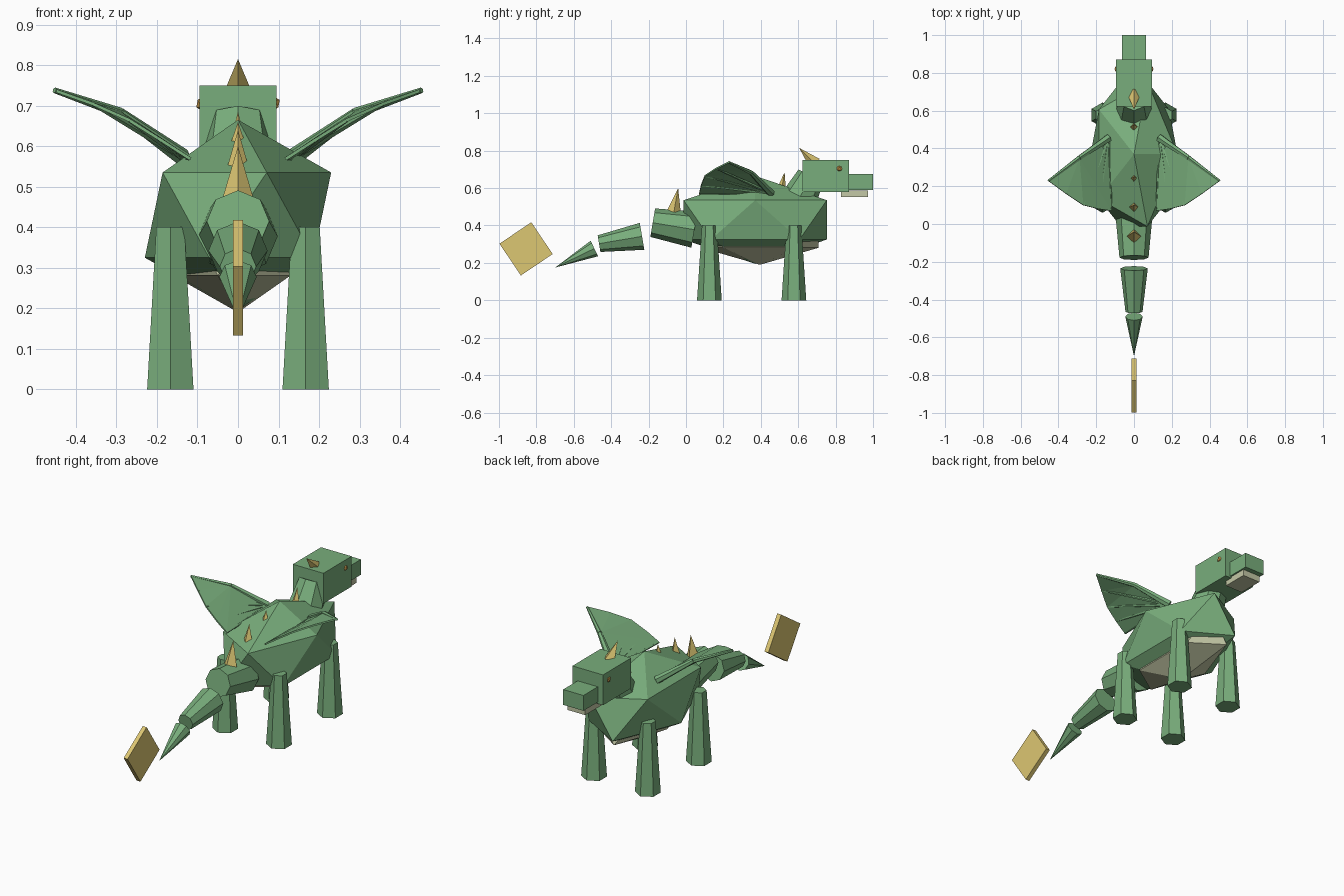
import bpy, bmesh, math
from mathutils import Vector, Matrix

if "Cube" in bpy.data.objects:
    bpy.data.objects.remove(bpy.data.objects["Cube"])


def material(name, rgb):
    m = bpy.data.materials.new(name)
    m.diffuse_color = (*rgb, 1)
    m.use_nodes = True
    m.node_tree.nodes["Principled BSDF"].inputs["Base Color"].default_value = m.diffuse_color
    return m


GREEN = material("green", (0.19, 0.42, 0.20))
GOLD = material("gold", (0.72, 0.57, 0.17))
CREAM = material("cream", (0.55, 0.58, 0.38))
AMBER = material("amber", (0.65, 0.35, 0.08))


def finish(name, bm, mat):
    bmesh.ops.recalc_face_normals(bm, faces=bm.faces)
    me = bpy.data.meshes.new(name)
    bm.to_mesh(me)
    bm.free()
    me.materials.append(mat)
    ob = bpy.data.objects.new(name, me)
    bpy.context.collection.objects.link(ob)
    return ob


def add_cone(bm, a, b, r1, r2, sides):
    a, b = Vector(a), Vector(b)
    d = b - a
    rot = Vector((0, 0, 1)).rotation_difference(d).to_matrix().to_4x4()
    bmesh.ops.create_cone(bm, cap_ends=True, segments=sides, radius1=r1, radius2=r2,
                          depth=d.length, matrix=Matrix.Translation((a + b) / 2) @ rot)


def cone(name, a, b, r1, r2, sides, mat=GREEN):
    bm = bmesh.new()
    add_cone(bm, a, b, r1, r2, sides)
    return finish(name, bm, mat)


def ball(name, loc, scale, mat, subdiv=1):
    bm = bmesh.new()
    bmesh.ops.create_icosphere(bm, subdivisions=subdiv, radius=1,
                               matrix=Matrix.LocRotScale(Vector(loc), None, Vector(scale)))
    return finish(name, bm, mat)


def box(name, loc, size, mat=GREEN, tilt=0):
    bm = bmesh.new()
    m = Matrix.Translation(loc) @ Matrix.Rotation(tilt, 4, 'X') @ Matrix.Diagonal((*size, 1))
    bmesh.ops.create_cube(bm, size=1, matrix=m)
    return finish(name, bm, mat)


# body and belly: faceted 20-sided balls
ball("body", (0, 0.37, 0.43), (0.257, 0.45, 0.235), GREEN)
ball("belly", (0, 0.395, 0.355), (0.18, 0.37, 0.165), CREAM)

# neck and head
cone("neck", (0, 0.575, 0.485), (0, 0.668, 0.665), 0.105, 0.075, 8)
box("head", (0, 0.747, 0.665), (0.19, 0.25, 0.17))
box("snout", (0, 0.92, 0.632), (0.126, 0.16, 0.086))
box("jaw", (0, 0.90, 0.57), (0.11, 0.145, 0.036), CREAM)
cone("horn", (0, 0.69, 0.73), (0, 0.605, 0.815), 0.036, 0, 4, GOLD)
for s, side in ((-1, "left"), (1, "right")):
    ball("eye_" + side, (s * 0.085, 0.82, 0.705), (0.02, 0.02, 0.02), AMBER)

# legs
for s, side in ((-1, "left"), (1, "right")):
    for y, end in ((0.125, "hind"), (0.577, "fore")):
        cone(f"{end}_leg_{side}", (s * 0.167, y, 0), (s * 0.167, y, 0.4), 0.066, 0.04, 6)

# tail: three tapering pieces and a square fin
cone("tail_base", (0, 0.045, 0.378), (0, -0.178, 0.415), 0.098, 0.077, 8)
cone("tail_middle", (0, -0.235, 0.342), (0, -0.465, 0.303), 0.073, 0.045, 8)
cone("tail_end", (0, -0.49, 0.277), (0, -0.70, 0.175), 0.046, 0, 8)
box("tail_fin", (0, -0.855, 0.275), (0.024, 0.205, 0.205), GOLD, math.radians(34))

# back spikes: base y/z, tip y/z, radius
for i, (y, z, ty, tz, r) in enumerate(((-0.065, 0.472, -0.042, 0.60, 0.038),
                                       (0.09, 0.55, 0.10, 0.64, 0.026),
                                       (0.24, 0.59, 0.25, 0.66, 0.024),
                                       (0.51, 0.59, 0.527, 0.685, 0.025))):
    cone(f"back_spike_{i + 1}", (0, y, z), (0, ty, tz), r, 0, 4, GOLD)

# wings: membrane fanned from the elbow, arm along the front edge, ribs below
ROOT, ELBOW, TIP = (0.135, 0.455, 0.572), (0.29, 0.35, 0.682), (0.453, 0.228, 0.738)
TRAIL = [(0.36, 0.16, 0.705), (0.27, 0.10, 0.665), (0.19, 0.08, 0.615), (0.12, 0.07, 0.57)]
for s, side in ((-1, "left"), (1, "right")):
    def flip(p):
        return Vector((s * p[0], p[1], p[2]))

    bm = bmesh.new()
    hub = bm.verts.new(flip(ELBOW))
    rim = [bm.verts.new(flip(p)) for p in (TIP, *TRAIL, ROOT)]
    for a, b in zip(rim, rim[1:]):
        bm.faces.new((hub, a, b))
    membrane = finish("wing_membrane_" + side, bm, GREEN)
    solid = membrane.modifiers.new("thickness", 'SOLIDIFY')
    solid.thickness, solid.offset = 0.008, 0

    bm = bmesh.new()
    add_cone(bm, flip(ROOT), flip(ELBOW), 0.022, 0.013, 6)
    add_cone(bm, flip(ELBOW), flip(TIP), 0.013, 0.007, 6)
    finish("wing_arm_" + side, bm, GREEN)

    bm = bmesh.new()
    for p in TRAIL:
        add_cone(bm, flip(ROOT), flip(p), 0.010, 0.005, 5)
    finish("wing_ribs_" + side, bm, GREEN)
